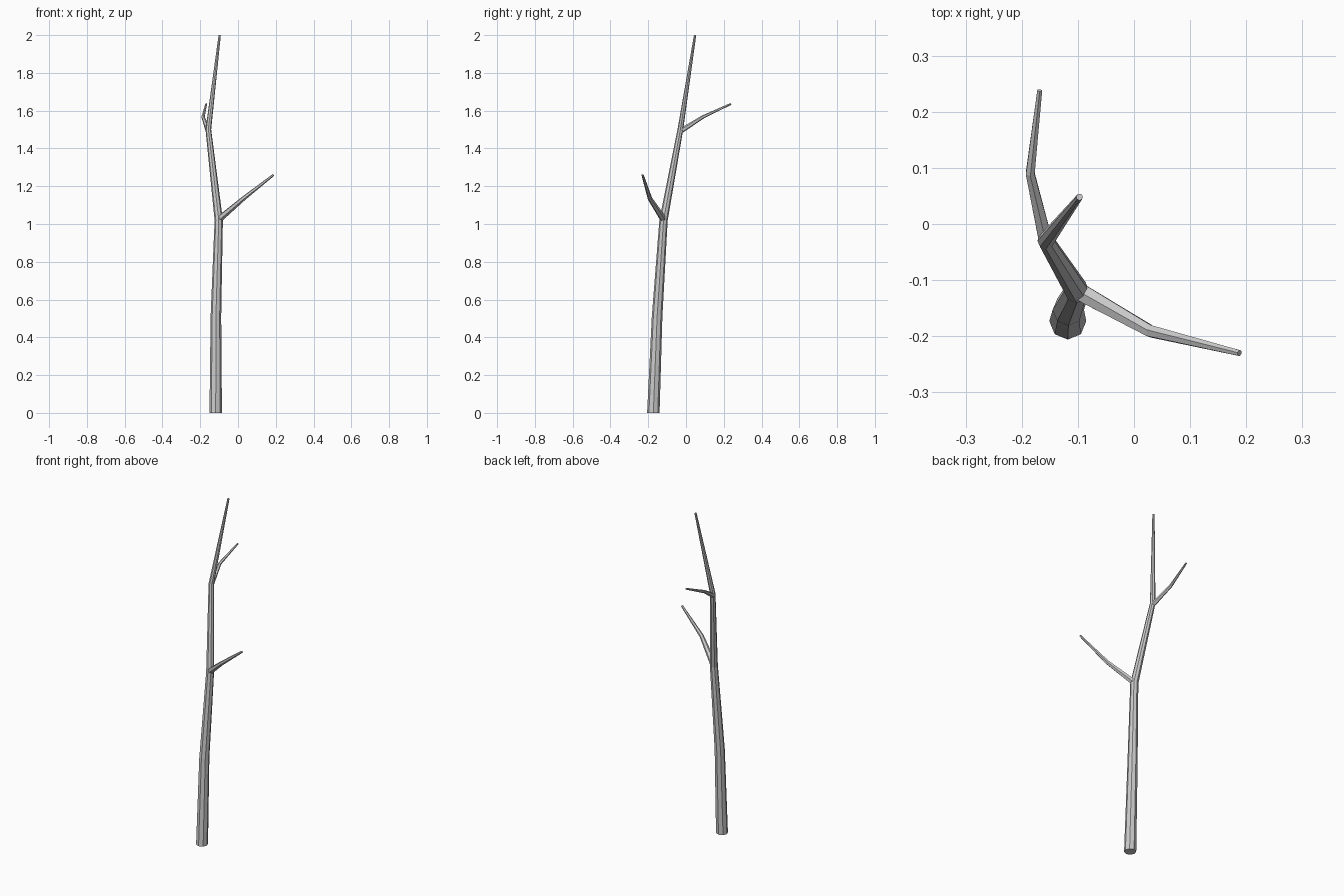
import bpy, bmesh
from math import cos, sin, tau
from mathutils import Vector

if "Cube" in bpy.data.objects:
    bpy.data.objects.remove(bpy.data.objects["Cube"])


def tapered_limb(name, points, sides, flat_start=False):
    """Flat-shaded faceted tube through (x, y, z, radius) points."""
    pos = [Vector(p[:3]) for p in points]
    bm = bmesh.new()
    rings = []
    ref = Vector((1, 0, 0)) if flat_start else Vector((0, 0, 1))
    for i, p in enumerate(pos):
        a = (p - pos[i - 1]).normalized() if i else Vector()
        b = (pos[i + 1] - p).normalized() if i < len(pos) - 1 else Vector()
        t = (a + b).normalized()
        if flat_start and i == 0:
            t = Vector((0, 0, 1))
        u = (ref - t * ref.dot(t)).normalized()
        v = t.cross(u)
        r = points[i][3]
        rings.append([bm.verts.new(p + r * (u * cos(tau * k / sides) + v * sin(tau * k / sides)))
                      for k in range(sides)])
    for lo, hi in zip(rings, rings[1:]):
        for k in range(sides):
            n = (k + 1) % sides
            bm.faces.new((lo[k], lo[n], hi[n], hi[k]))
    bm.faces.new(rings[0][::-1])
    bm.faces.new(rings[-1])
    mesh = bpy.data.meshes.new(name)
    bm.to_mesh(mesh)
    bm.free()
    obj = bpy.data.objects.new(name, mesh)
    bpy.context.collection.objects.link(obj)
    return obj


# Main trunk
tapered_limb("trunk", [
    (-0.118, -0.173, 0.00, 0.033),
    (-0.117, -0.153, 0.51, 0.028),
    (-0.102, -0.119, 1.02, 0.022),
    (-0.157, -0.030, 1.50, 0.015),
    (-0.097, 0.048, 1.999, 0.006)], 8, flat_start=True)

# Lower side branch
tapered_limb("lower_branch", [
    (-0.100, -0.119, 1.025, 0.018),
    (0.029, -0.191, 1.135, 0.012),
    (0.188, -0.230, 1.260, 0.006)], 6)

# Upper side branch
tapered_limb("upper_branch", [
    (-0.157, -0.032, 1.490, 0.014),
    (-0.185, 0.090, 1.567, 0.009),
    (-0.168, 0.238, 1.636, 0.005)], 6)
